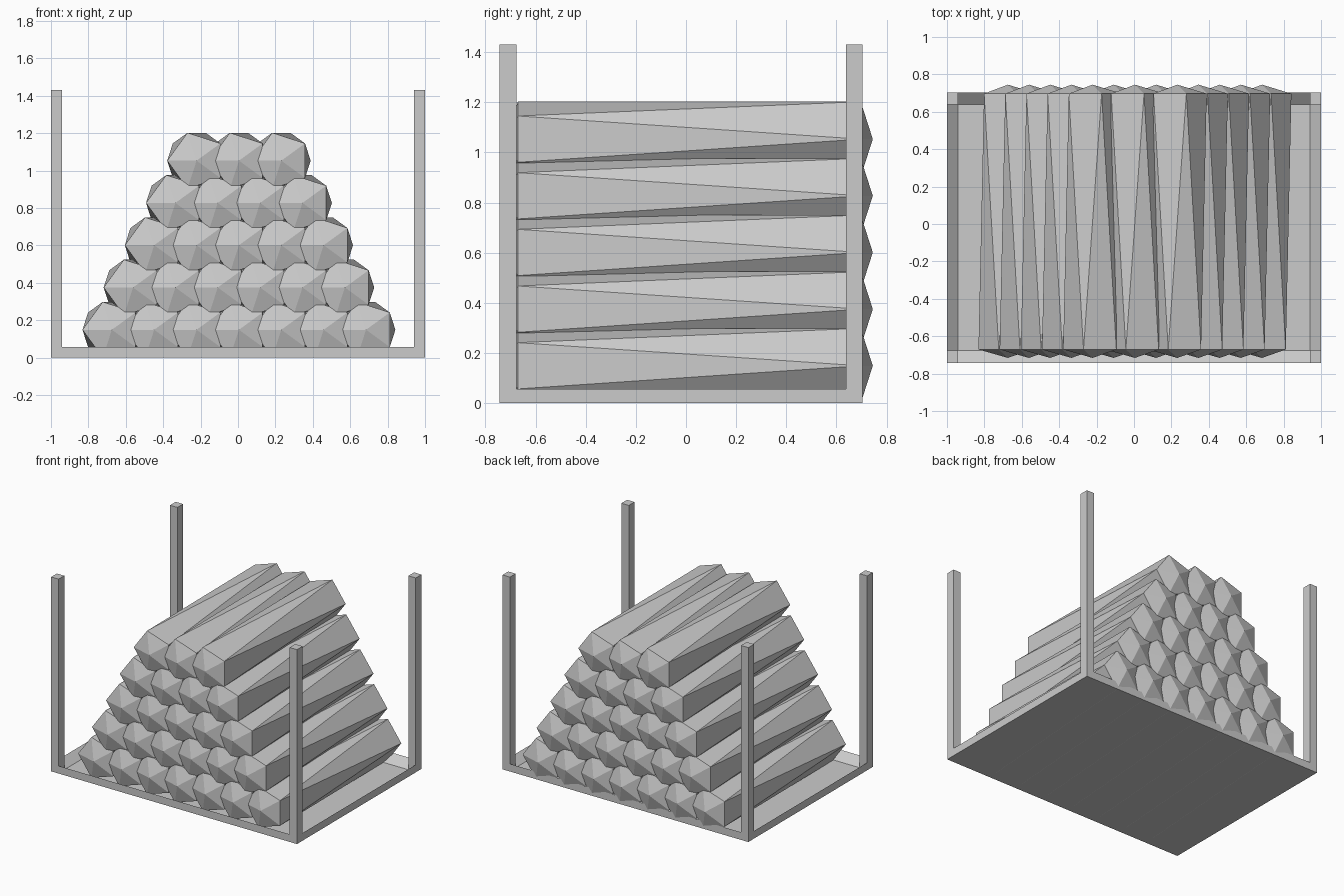
import bpy, bmesh
from math import cos, sin, pi

if "Cube" in bpy.data.objects:
    bpy.data.objects.remove(bpy.data.objects["Cube"])

Y0, Y1 = -0.743, 0.704      # tray extents front to back
RIM, RIM_Y, HEIGHT, POST = 0.06, 0.066, 0.056, 1.43


def finish(bm, name):
    bmesh.ops.recalc_face_normals(bm, faces=bm.faces)
    me = bpy.data.meshes.new(name)
    bm.to_mesh(me)
    bm.free()
    ob = bpy.data.objects.new(name, me)
    bpy.context.collection.objects.link(ob)
    return ob


def box(name, x0, x1, y0, y1, z0, z1):
    bm = bmesh.new()
    bmesh.ops.create_cube(bm, size=1)
    for v in bm.verts:
        v.co = (x1 if v.co.x > 0 else x0, y1 if v.co.y > 0 else y0, z1 if v.co.z > 0 else z0)
    return finish(bm, name)


# Shallow tray whose rim slopes inward to the floor
bm = bmesh.new()
rings = []
for dx, dy, z in ((0, 0, 0), (0, 0, HEIGHT), (RIM, RIM_Y, 0.003)):
    a, b, c = 1 - dx, Y0 + dy, Y1 - dy
    rings.append([bm.verts.new((x, y, z)) for x, y in ((-a, b), (a, b), (a, c), (-a, c))])
for r, s in zip(rings, rings[1:]):
    for i in range(4):
        j = (i + 1) % 4
        bm.faces.new((r[i], r[j], s[j], s[i]))
bm.faces.new(rings[0])
bm.faces.new(rings[-1])
finish(bm, "tray")

# Corner posts
for side, x in (("left", -1), ("right", 1 - RIM)):
    for end, y in (("front", Y0), ("back", Y1 - RIM_Y)):
        box(f"{end}_{side}_post", x, x + RIM, y, y + RIM_Y, 0, POST)

# One log: five-sided ends, half a step twisted, with pointed caps
R = 0.157
bm = bmesh.new()
front = [bm.verts.new((R * cos(pi + k * 2 * pi / 5), -0.671, R * sin(pi + k * 2 * pi / 5))) for k in range(5)]
back = [bm.verts.new((R * cos(pi + (k + .5) * 2 * pi / 5), 0.697, R * sin(pi + (k + .5) * 2 * pi / 5))) for k in range(5)]
front_tip = bm.verts.new((0, -0.716, 0))
back_tip = bm.verts.new((0, 0.745, 0))
for k in range(5):
    n = (k + 1) % 5
    bm.faces.new((front[k], front[n], back[k]))
    bm.faces.new((front[n], back[n], back[k]))
    bm.faces.new((front_tip, front[n], front[k]))
    bm.faces.new((back_tip, back[k], back[n]))
log = finish(bm, "log")

# Stack of logs: rows of 7, 6, 5, 4 and 3
first = True
for row in range(5):
    count = 7 - row
    for i in range(count):
        ob = log if first else log.copy()
        if not first:
            bpy.context.collection.objects.link(ob)
        first = False
        ob.name = f"log_row{row + 1}_{i + 1}"
        ob.location = ((i - (count - 1) / 2) * 0.2265 + 0.005, 0, 0.149 + row * 0.226)
